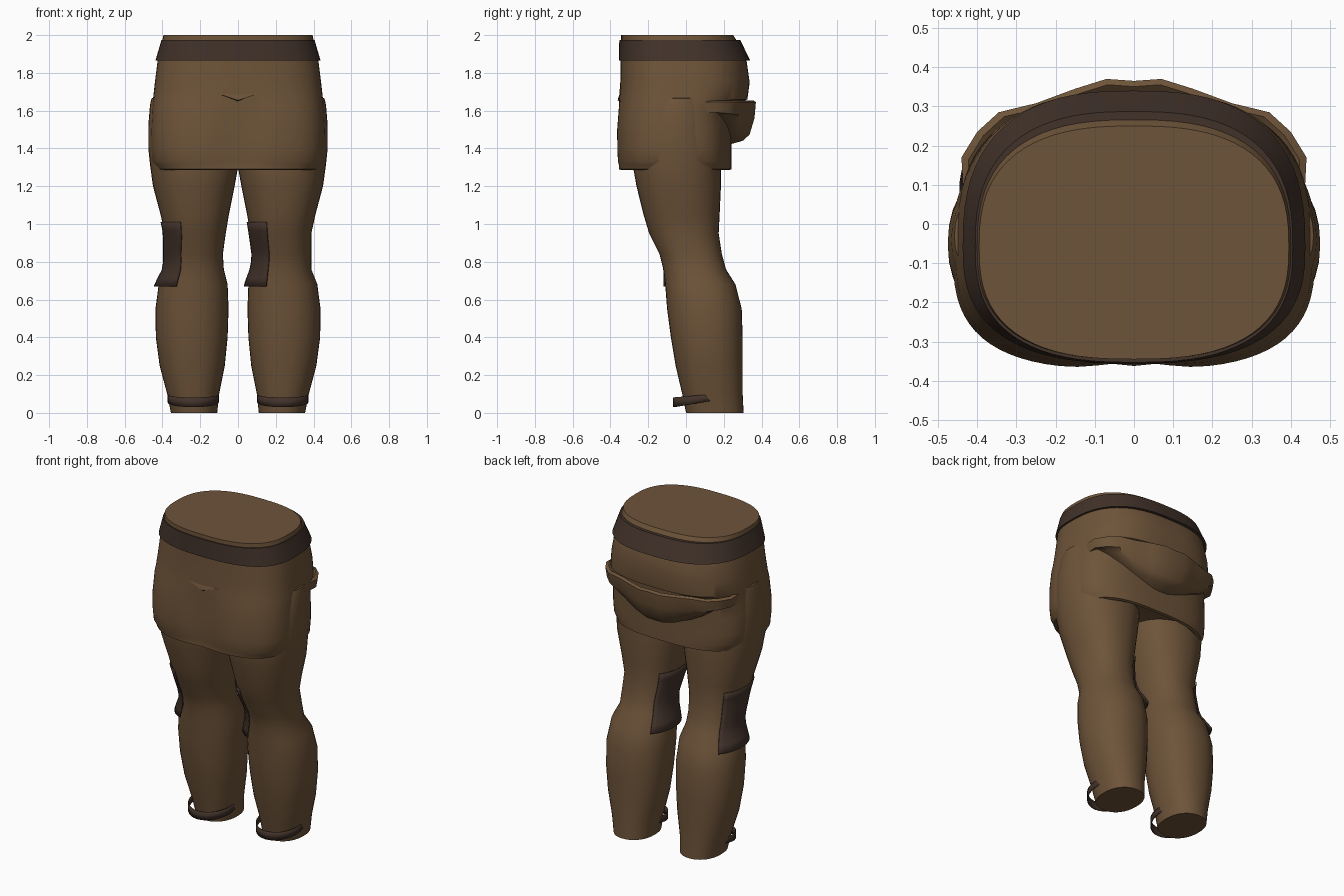
import bpy, bmesh, math

if "Cube" in bpy.data.objects:
    bpy.data.objects.remove(bpy.data.objects["Cube"])


def material(name, rgb):
    m = bpy.data.materials.new(name)
    m.diffuse_color = (*rgb, 1)
    m.use_nodes = True
    m.node_tree.nodes["Principled BSDF"].inputs["Base Color"].default_value = m.diffuse_color
    return m


CLOTH = material("brown cloth", (0.155, 0.088, 0.041))
LEATHER = material("dark leather", (0.054, 0.032, 0.023))
N = 36


def loft(name, rows, mat, closed=True, caps=(False, False), thick=0, angle=40):
    """Join rows of points into a skin."""
    bm = bmesh.new()
    vs = [[bm.verts.new(p) for p in r] for r in rows]
    n = len(vs[0])
    for a, b in zip(vs, vs[1:]):
        for i in range(n if closed else n - 1):
            j = (i + 1) % n
            bm.faces.new((a[i], a[j], b[j], b[i]))
    if caps[0]:
        bm.faces.new(vs[0][::-1])
    if caps[1]:
        bm.faces.new(vs[-1])
    bmesh.ops.recalc_face_normals(bm, faces=bm.faces[:])
    me = bpy.data.meshes.new(name)
    bm.to_mesh(me)
    bm.free()
    me.materials.append(mat)
    ob = bpy.data.objects.new(name, me)
    bpy.context.collection.objects.link(ob)
    bpy.context.view_layer.objects.active = ob
    ob.select_set(True)
    bpy.ops.object.shade_smooth_by_angle(angle=math.radians(angle))
    ob.select_set(False)
    if thick:
        s = ob.modifiers.new("thickness", "SOLIDIFY")
        s.thickness, s.offset = thick, 0
    return ob


def power(v, p):
    return math.copysign(abs(v) ** (2 / p), v)


def hip_ring(z, rx, yf, yb, p, dent=0.0, yc=-0.06):
    """Rounded oval with separate front and back depths."""
    pts = []
    for i in range(N * 2):
        t = math.pi * i / N
        x, s = rx * power(math.cos(t), p), power(math.sin(t), p)
        y = yc + s * ((yb - yc) if s > 0 else (yc - yf))
        if s < 0:
            y += dent * math.exp(-(x / 0.1) ** 2)
        pts.append((x, y, z))
    return pts


# Hips and skirt, with a rolled-under hem
HIPS = [(1.32, .38, -.30, .19, 3, 0), (1.285, .41, -.345, .225, 3, .01),
        (1.29, .43, -.36, .24, 3, .015), (1.315, .445, -.362, .24, 3, .02),
        (1.33, .455, -.366, .24, 3, .022), (1.40, .462, -.37, .24, 3, .025),
        (1.50, .462, -.37, .24, 3, .02), (1.62, .455, -.36, .25, 2.9, .01),
        (1.66, .45, -.355, .325, 2.8, 0), (1.75, .44, -.348, .337, 2.7, 0),
        (1.87, .425, -.348, .32, 2.6, 0), (1.96, .403, -.345, .275, 2.6, 0),
        (2.0, .395, -.345, .25, 2.6, 0)]
loft("hips", [hip_ring(*h) for h in HIPS], CLOTH, caps=(True, True))

# Belt
loft("belt", [hip_ring(*r, 2.6) for r in
              [(1.865, .415, -.34, .31), (1.865, .437, -.356, .34),
               (1.975, .405, -.353, .287), (1.975, .39, -.34, .26)]], LEATHER)

# Leg profile: height, inner x, outer x, front y, back y
LEG = [(0, .11, .355, 0, .305), (.1, .10, .375, -.02, .30),
       (.25, .07, .415, -.055, .30), (.4, .055, .435, -.08, .30),
       (.55, .05, .437, -.10, .295), (.68, .055, .42, -.11, .262),
       (.76, .075, .388, -.12, .212), (.84, .08, .388, -.14, .19),
       (.95, .065, .388, -.195, .173), (1.05, .048, .41, -.225, .178),
       (1.2, .018, .45, -.262, .185), (1.3, .0, .464, -.28, .185),
       (1.4, .0, .475, -.28, .18), (1.52, .02, .475, -.26, .16),
       (1.63, .05, .466, -.22, .14), (1.665, .10, .458, -.18, .12),
       (1.67, .15, .44, -.15, .1)]


def leg_point(side, z, t, off=0.0):
    for a, b in zip(LEG, LEG[1:]):
        if z <= b[0]:
            break
    f = (z - a[0]) / (b[0] - a[0])
    xi, xo, yf, yb = (a[k] + f * (b[k] - a[k]) for k in range(1, 5))
    x = side * (xi + xo) / 2 + ((xo - xi) / 2 + off) * power(math.cos(t), 2.2)
    y = (yf + yb) / 2 + ((yb - yf) / 2 + off) * power(math.sin(t), 2.2)
    return x, y, z


for side, tag in ((-1, "left"), (1, "right")):
    # Trouser leg
    loft(tag + "_leg", [[leg_point(side, l[0], math.tau * i / N) for i in range(N)]
                        for l in LEG], CLOTH, caps=(True, True))

    # Patch wrapped over the -x side of the knee
    rows = []
    for k in range(9):
        z = 0.67 + 0.34 * k / 8
        off = 0.022 - 0.016 * min(1, k / 3)
        rows.append([leg_point(side, z, math.radians(135 + 112 * i / 12), off)
                     for i in range(13)])
    loft(tag + "_knee_patch", rows, LEATHER, closed=False, thick=0.006)

    # Loose tilted strap around the front of the ankle
    rows = []
    for k in range(2):
        row = []
        for i in range(21):
            t = math.pi * (1.0 + i / 20) + 0.45 * (i / 10 - 1)
            y = 0.085 + 0.15 * math.sin(t)
            back = (y + 0.065) / 0.21
            row.append((side * 0.237 + 0.133 * math.cos(t), y,
                        (0.03 + 0.035 * back, 0.082 + 0.018 * back)[k]))
        rows.append(row)
    loft(tag + "_ankle_strap", rows, LEATHER, closed=False, thick=0.005)

# Sagging fold across the back
half = [(.435, .07), (.44, .17), (.40, .235), (.345, .285), (.25, .308),
        (.15, .345), (.07, .37)]
path = half + [(0, .365)] + [(-x, y) for x, y in half[::-1]]
rows = []
for x, y in path:
    e = (abs(x) / 0.44) ** 2
    low = 1.42 + 0.13 * e
    rows.append([(x * s, y * s, z) for s, z in
                 ((.78, 1.60), (.96, 1.655), (1, 1.645), (.98, 1.56 + .03 * e),
                  (.91, low + .05), (.82, low + .02), (.62, low))])
loft("back_fold", rows, CLOTH, caps=(True, True))

# Small triangular crease at the front waist
loft("front_crease", [[(-.11, -.34, 1.69), (.11, -.34, 1.69), (.0, -.34, 1.64)],
                      [(-.10, -.352, 1.688), (.10, -.352, 1.688), (.0, -.362, 1.655)]],
     CLOTH, caps=(True, True))
